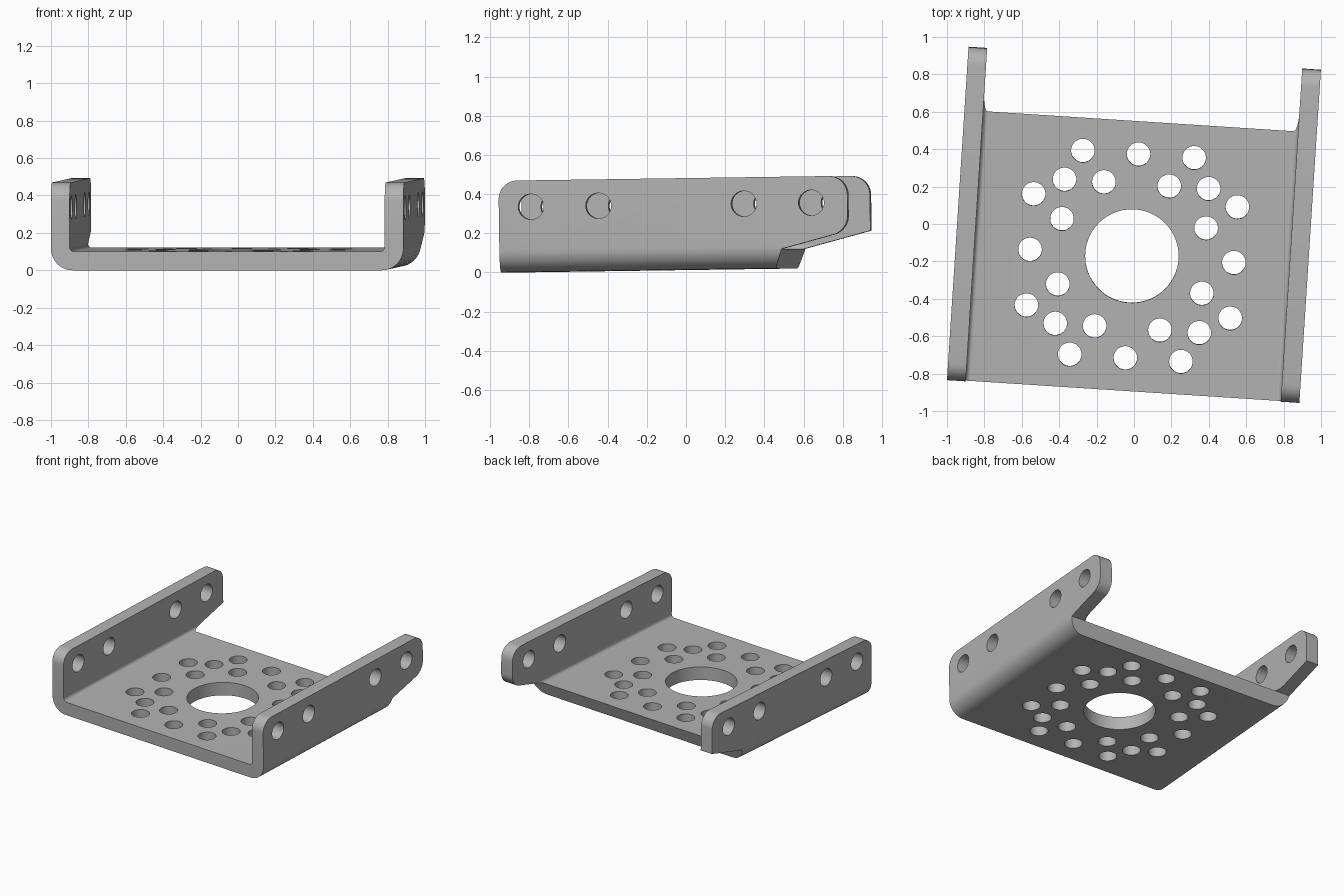
import bpy, bmesh, math
from mathutils import Vector, Matrix

cube = bpy.data.objects.get("Cube")
if cube:
    bpy.data.objects.remove(cube, do_unlink=True)

HALF_W, THICK, HEIGHT = 0.944, 0.1, 0.468
FRONT, BACK, PLATE_BACK = -0.722, 1.062, 0.722


def rounded(corners, steps=10):
    """Turn (u, v, radius) corners into an outline with arcs."""
    out = []
    for i, (u, v, r) in enumerate(corners):
        p = Vector((u, v))
        if r == 0:
            out.append(p)
            continue
        a = (Vector(corners[i - 1][:2]) - p).normalized()
        b = (Vector(corners[(i + 1) % len(corners)][:2]) - p).normalized()
        half = a.angle(b) / 2
        centre = p + (a + b).normalized() * (r / math.sin(half))
        start = p + a * (r / math.tan(half)) - centre
        end = p + b * (r / math.tan(half)) - centre
        turn = start.angle_signed(end)
        for k in range(steps + 1):
            out.append(centre + Matrix.Rotation(-turn * k / steps, 2) @ start)
    return out


def make_object(name, bm):
    bmesh.ops.recalc_face_normals(bm, faces=bm.faces)
    mesh = bpy.data.meshes.new(name)
    bm.to_mesh(mesh)
    bm.free()
    obj = bpy.data.objects.new(name, mesh)
    bpy.context.collection.objects.link(obj)
    return obj


def prism(name, outline, place, sweep):
    bm = bmesh.new()
    face = bm.faces.new([bm.verts.new(place(p)) for p in outline])
    new = bmesh.ops.extrude_face_region(bm, geom=[face])["geom"]
    bmesh.ops.translate(bm, vec=sweep, verts=[g for g in new if isinstance(g, bmesh.types.BMVert)])
    return make_object(name, bm)


def apply_boolean(obj, cutter, operation):
    mod = obj.modifiers.new("cut", 'BOOLEAN')
    mod.object, mod.operation, mod.solver = cutter, operation, 'EXACT'
    bpy.context.view_layer.objects.active = obj
    bpy.ops.object.modifier_apply(modifier=mod.name)
    bpy.data.objects.remove(cutter, do_unlink=True)


# Bent U-shaped channel
inner = HALF_W - THICK
channel = rounded([
    (-HALF_W, HEIGHT, 0), (-HALF_W, 0, 0.115), (HALF_W, 0, 0.115), (HALF_W, HEIGHT, 0),
    (inner, HEIGHT, 0), (inner, THICK, 0.025), (-inner, THICK, 0.025), (-inner, HEIGHT, 0)])
bracket = prism("bracket", channel, lambda p: (p.x, -1, p.y), (0, 2.5, 0))

# Side outline: rounded flange tops, sloped tail
side = rounded([
    (FRONT, -0.1, 0), (PLATE_BACK - 0.07, -0.1, 0), (PLATE_BACK, THICK, 0), (BACK, 0.188, 0),
    (BACK, HEIGHT, 0.095), (FRONT, HEIGHT, 0.095)])
trim = prism("side_trim", side, lambda p: (-1.2, p.x, p.y), (2.4, 0, 0))
apply_boolean(bracket, trim, 'INTERSECT')

# Rounded lower tail corner on the left flange only
bm = bmesh.new()
bm.from_mesh(bracket.data)
tail = [e for e in bm.edges if all(
    v.co.x > 0 and abs(v.co.y - BACK) < 0.002 and abs(v.co.z - 0.188) < 0.002 for v in e.verts)]
bmesh.ops.bevel(bm, geom=tail, offset=0.075, segments=10, profile=0.5, affect='EDGES')
bm.to_mesh(bracket.data)
bm.free()

# Drilled holes: centre bore, square pattern, flange holes
bm = bmesh.new()


def drill(radius, depth, matrix, sides=40):
    bmesh.ops.create_cone(bm, cap_ends=True, segments=sides, radius1=radius,
                          radius2=radius, depth=depth, matrix=matrix)


drill(0.25, 0.3, Matrix.Translation((0, 0, 0.05)), 72)
side_holes = [(0.546, -0.298), (0.546, 0), (0.546, 0.298),
              (0.386, -0.175), (0.386, 0.175), (0.386, 0.386)]
for quarter in range(4):
    turn = Matrix.Rotation(quarter * math.pi / 2, 4, 'Z')
    for x, y in side_holes:
        drill(0.063, 0.3, turn @ Matrix.Translation((x, y, 0.05)))
for x in (-HALF_W + THICK / 2, HALF_W - THICK / 2):
    for offset in (-0.717, -0.372, 0.372, 0.717):
        spot = Matrix.Translation((x, 0.16 + offset, 0.333))
        drill(0.065, 0.3, spot @ Matrix.Rotation(math.pi / 2, 4, 'Y'))
apply_boolean(bracket, make_object("hole_cutters", bm), 'DIFFERENCE')

# Plain grey metal
metal = bpy.data.materials.new("grey_metal")
metal.use_nodes = True
colour = (0.45, 0.45, 0.45, 1)
metal.diffuse_color = colour
metal.node_tree.nodes["Principled BSDF"].inputs["Base Color"].default_value = colour
bracket.data.materials.clear()
bracket.data.materials.append(metal)

# Slight turn and tilt of the whole part
pose = (Matrix.Translation((-0.011, -0.17, 0.0105)) @ Matrix.Rotation(math.radians(-3.7), 4, 'Z')
        @ Matrix.Rotation(math.radians(0.82), 4, 'X'))
bracket.data.transform(pose)
bpy.ops.object.select_all(action='DESELECT')
bracket.select_set(True)
bpy.context.view_layer.objects.active = bracket
bpy.ops.object.shade_smooth_by_angle(angle=math.radians(25))
